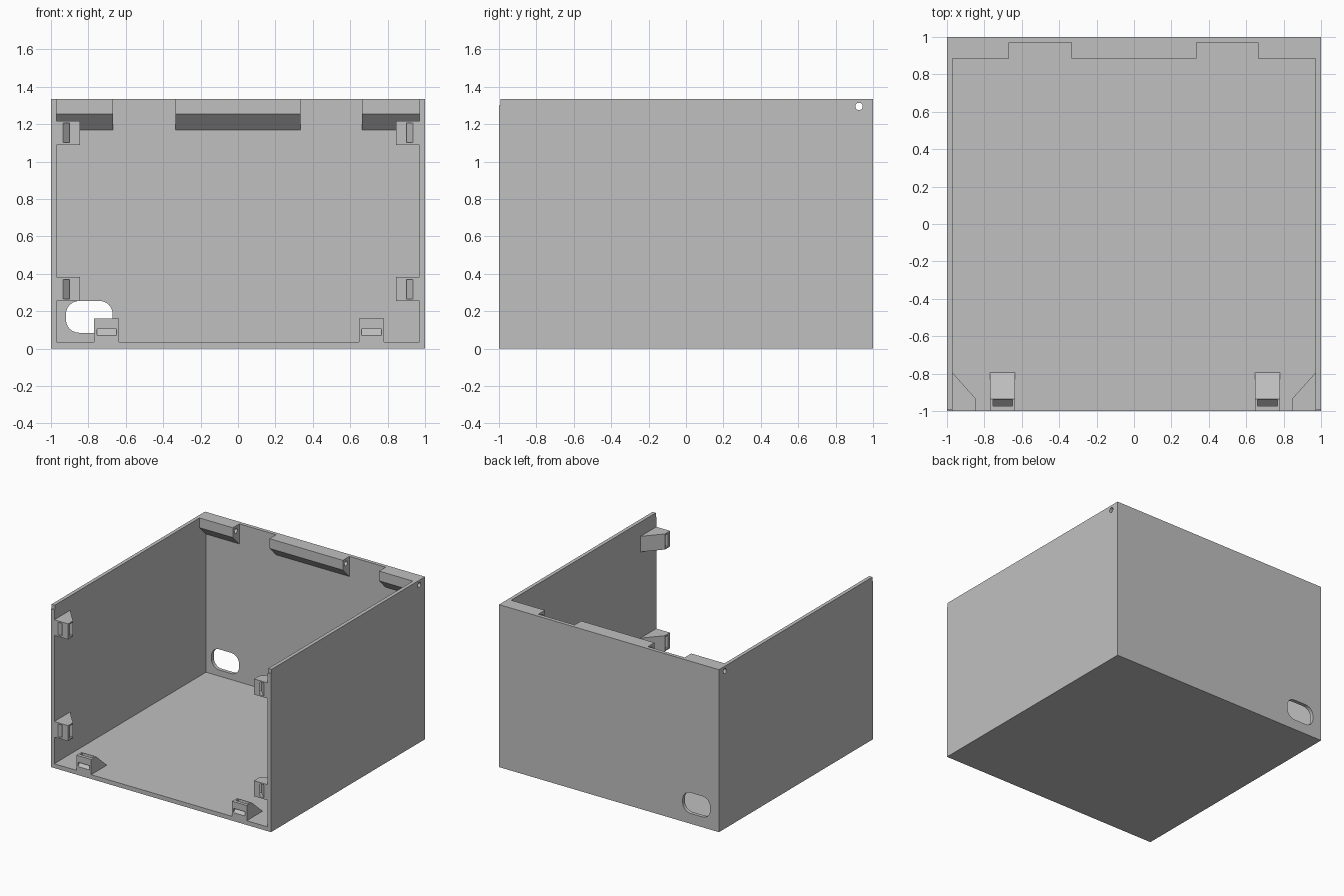
import bpy, bmesh, math

cube = bpy.data.objects.get("Cube")
if cube:
    bpy.data.objects.remove(cube, do_unlink=True)

grey = bpy.data.materials.new("plain grey")
grey.use_nodes = True
colour = (0.53, 0.53, 0.53, 1)
grey.diffuse_color = colour
grey.node_tree.nodes["Principled BSDF"].inputs["Base Color"].default_value = colour


def along_x(u, v, w):
    return (w, u, v)


def along_y(u, v, w):
    return (u, w, v)


def prism(name, profile, lo, hi, place=along_x):
    """Extrude a 2D profile between lo and hi; place maps it into space."""
    bm = bmesh.new()
    face = bm.faces.new([bm.verts.new(place(u, v, lo)) for u, v in profile])
    bm.normal_update()
    ext = bmesh.ops.extrude_face_region(bm, geom=[face], use_keep_orig=True)
    shift = [b - a for a, b in zip(place(0, 0, lo), place(0, 0, hi))]
    verts = [g for g in ext["geom"] if isinstance(g, bmesh.types.BMVert)]
    bmesh.ops.translate(bm, vec=shift, verts=verts)
    bmesh.ops.recalc_face_normals(bm, faces=bm.faces)
    mesh = bpy.data.meshes.new(name)
    bm.to_mesh(mesh)
    bm.free()
    mesh.materials.append(grey)
    obj = bpy.data.objects.new(name, mesh)
    bpy.context.collection.objects.link(obj)
    return obj


def rect(u0, u1, v0, v1):
    return [(u0, v0), (u1, v0), (u1, v1), (u0, v1)]


def rounded(cu, cv, hu, hv, r, steps):
    """Rounded rectangle; a circle when hu and hv equal r."""
    pts = []
    for q, (su, sv) in enumerate([(1, 1), (-1, 1), (-1, -1), (1, -1)]):
        for i in range(steps + (hu > r)):
            a = math.pi / 2 * (q + i / steps)
            pts.append((cu + su * (hu - r) + r * math.cos(a),
                        cv + sv * (hv - r) + r * math.sin(a)))
    return pts


def cut(obj, cutter):
    mod = obj.modifiers.new("cut", "BOOLEAN")
    mod.operation = "DIFFERENCE"
    mod.solver = "EXACT"
    mod.object = cutter
    cutter.hide_render = True
    bpy.context.view_layer.objects.active = obj
    bpy.ops.object.modifier_apply(modifier=mod.name)
    bpy.data.objects.remove(cutter, do_unlink=True)


def pin_bore():
    return prism("pin_bore", rounded(0.925, 1.295, 0.02, 0.02, 0.02, 4), -1.1, 1.1)


H, WALL, FLOOR = 1.335, 0.97, 0.035

# Case: floor, back and two sides, open at the top and front
case = prism("case_shell", rect(-1, 1, 0, H), -1, 1)
cut(case, prism("inside", rect(-1.1, WALL, FLOOR, 1.5), -WALL, WALL))
cut(case, prism("edge_step", rect(-1.1, -0.993, 1.3, 1.5), -1.1, 1.1))
cut(case, prism("cable_hole", rounded(-0.795, 0.17, 0.125, 0.085, 0.07, 6),
                0.9, 1.1, along_y))
cut(case, pin_bore())

# Hinge knuckles along the top of the back wall
knuckle = [(WALL, H), (0.885, H), (0.885, 1.255), (WALL, 1.17)]
for name, x0, x1 in [("right_knuckle", -WALL, -0.667),
                     ("middle_knuckle", -0.333, 0.333),
                     ("left_knuckle", 0.663, WALL)]:
    cut(prism(name, knuckle, x0, x1), pin_bore())

# Tie mounts: wedge blocks with an angled channel from front face to inner face
wedge = [(-1, 0), (-0.795, 0), (-0.935, 0.125), (-1, 0.125)]
channel = [(-1.02, 0.035), (-1, 0.035), (-0.938, 0.1), (-0.938, 0.14),
           (-0.973, 0.14), (-0.973, 0.1), (-1, 0.07), (-1.02, 0.07)]


def tie_mount(name, centre, half, place):
    mount = prism(name, wedge, centre - half, centre + half, place)
    cut(mount, prism("channel", channel, centre - 0.053, centre + 0.053, place))


for side, s in (("left", 1), ("right", -1)):
    def on_wall(u, v, w, s=s):
        return (s * (WALL - v), u, w)

    def on_floor(u, v, w, s=s):
        return (s * w, u, FLOOR + v)

    tie_mount(side + "_upper_mount", 1.154, 0.064, on_wall)
    tie_mount(side + "_lower_mount", 0.318, 0.064, on_wall)
    # The floor mounts sit slightly off the mirror line
    tie_mount(side + "_floor_mount", 0.7075 + 0.0055 * s, 0.067, on_floor)
